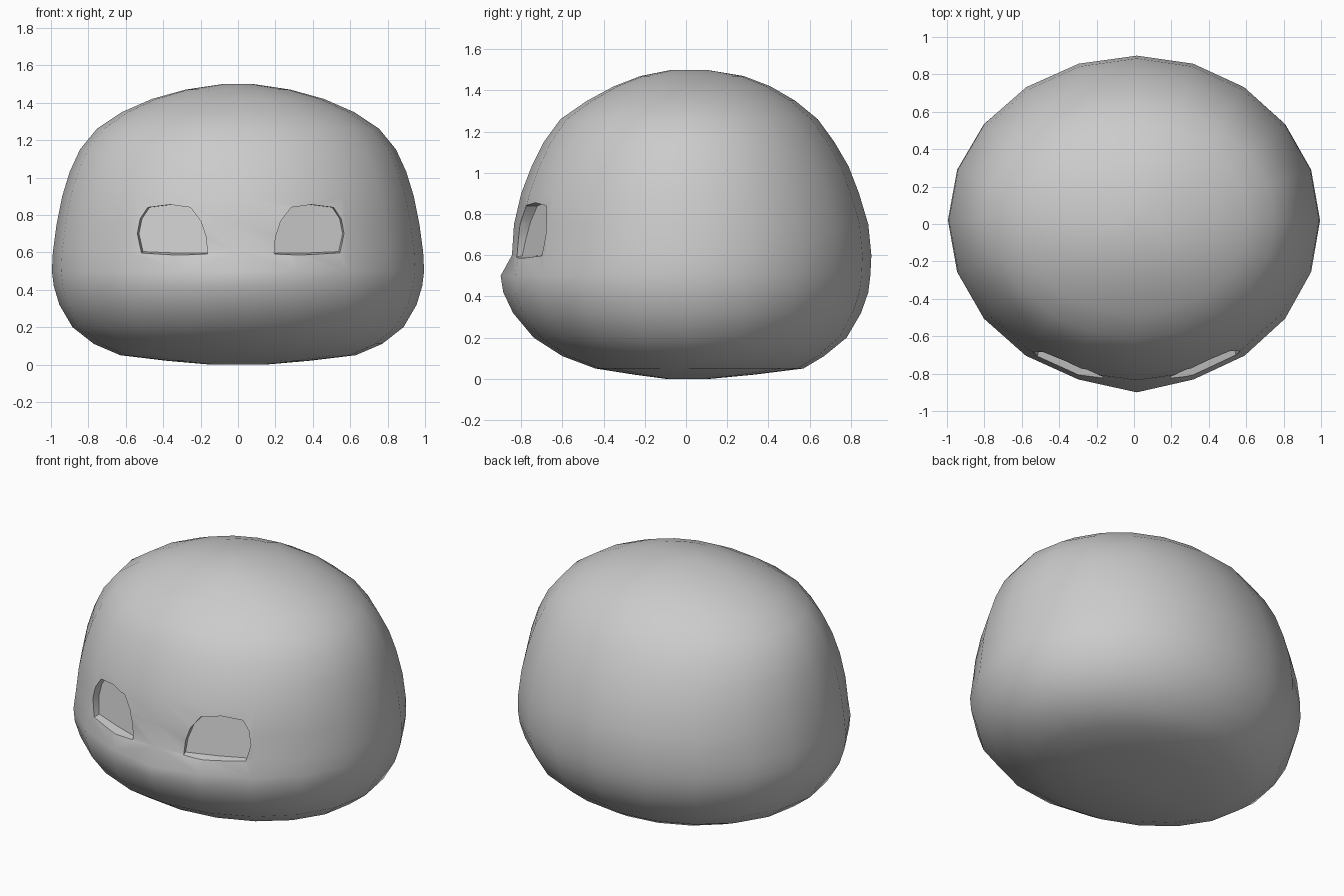
import bpy, bmesh
from math import sin, cos, pi, radians

if "Cube" in bpy.data.objects:
    bpy.data.objects.remove(bpy.data.objects["Cube"])

SIDES = 20
CX = 0.015  # symmetry line of the face sits slightly off centre

# height, half width, front depth, back depth, extra push of the front centre
RINGS = [
    (0.00, .15, .10, .12, 0), (0.02, .38, .25, .33, 0), (0.05, .63, .44, .57, 0),
    (0.11, .77, .60, .67, 0), (0.20, .885, .74, .78, 0), (0.32, .955, .835, .85, .005),
    (0.42, .985, .872, .885, .015), (0.50, .995, .875, .895, .025),
    (0.60, .99, .845, .90, 0), (0.75, .97, .835, .885, 0), (0.90, .94, .80, .84, 0),
    (1.03, .90, .75, .79, 0), (1.15, .845, .69, .72, 0), (1.26, .755, .61, .64, 0),
    (1.35, .62, .48, .53, 0), (1.42, .46, .35, .41, 0), (1.47, .28, .22, .28, 0),
    (1.50, .08, .07, .10, 0),
]

# eye outline (distance from the symmetry line, height)
EYE = [(.185, .585), (.37, .585), (.535, .592), (.556, .70), (.54, .78), (.50, .84),
       (.38, .855), (.27, .84), (.215, .765), (.19, .68)]


def make_object(name, bm):
    bmesh.ops.recalc_face_normals(bm, faces=bm.faces[:])
    mesh = bpy.data.meshes.new(name)
    bm.to_mesh(mesh)
    bm.free()
    obj = bpy.data.objects.new(name, mesh)
    bpy.context.collection.objects.link(obj)
    return obj


def skin(bm, loops):
    """Join point loops with quads and cap both ends."""
    rows = [[bm.verts.new(p) for p in loop] for loop in loops]
    n = len(rows[0])
    for a, b in zip(rows, rows[1:]):
        for i in range(n):
            bm.faces.new((a[i], a[(i + 1) % n], b[(i + 1) % n], b[i]))
    bm.faces.new(rows[0])
    bm.faces.new(rows[-1])


def head_ring(z, w, front, back, push):
    pts = []
    cy = 0.02 * w
    for i in range(SIDES):
        a = 2 * pi * i / SIDES
        c, s = cos(a), sin(a)
        x = CX + c * (w - CX if c > 0 else w + CX)
        y = cy + s * (back - cy if s > 0 else front + cy)
        if i == SIDES * 3 // 4:
            y -= push
        pts.append((x, y, z))
    return pts


# rounded head
bm = bmesh.new()
skin(bm, [head_ring(*r) for r in RINGS])
head = make_object("head", bm)

# shallow eye recesses with a slanted back wall
for side, label in ((-1, "left"), (1, "right")):
    bm = bmesh.new()
    outer = [(CX + side * x, -1.1, z) for x, z in EYE]
    inner = [(CX + side * (x - .012),
              -.795 + .36 * (x - .185) + .17 * (z - .585),
              z + (.012 if z < .6 else 0)) for x, z in EYE]
    # keep the walls straight until just in front of the surface
    lip = [(CX + side * x, y - .06, z) for (x, z), (_, y, _) in zip(EYE, inner)]
    skin(bm, [outer, lip, inner])
    cutter = make_object(label + "_eye_cutter", bm)
    cutter.hide_render = True
    mod = head.modifiers.new(label + "_eye", 'BOOLEAN')
    mod.operation = 'DIFFERENCE'
    mod.solver = 'EXACT'
    mod.object = cutter
    bpy.context.view_layer.objects.active = head
    bpy.ops.object.modifier_apply(modifier=mod.name)
    bpy.data.objects.remove(cutter)

# smooth skin, crisp eye rims
bpy.ops.object.select_all(action='DESELECT')
head.select_set(True)
bpy.context.view_layer.objects.active = head
bpy.ops.object.shade_smooth_by_angle(angle=radians(40))
